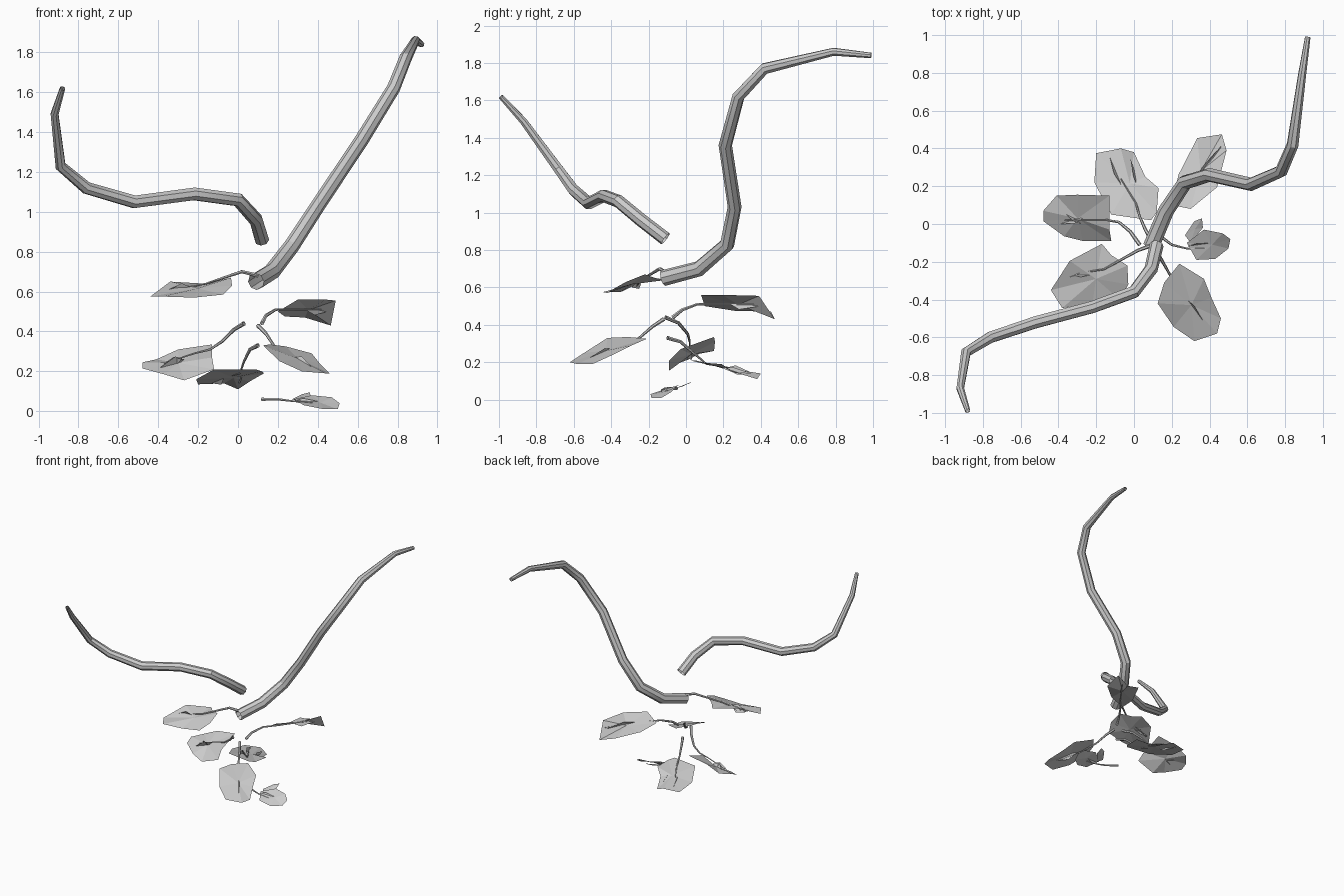
import bpy
from mathutils import Vector

default_cube = bpy.data.objects.get("Cube")
if default_cube:
    bpy.data.objects.remove(default_cube, do_unlink=True)

# One plain grey for wood and foliage
grey = bpy.data.materials.new("plain_grey")
grey.use_nodes = True
grey.diffuse_color = (0.6, 0.6, 0.6, 1)
grey.node_tree.nodes["Principled BSDF"].inputs["Base Color"].default_value = grey.diffuse_color


def tube(name, points, radii, bevel_resolution):
    """Open-ended tapered tube swept along a polyline."""
    curve = bpy.data.curves.new(name, "CURVE")
    curve.dimensions = "3D"
    curve.bevel_depth = 1
    curve.bevel_resolution = bevel_resolution
    curve.use_fill_caps = False
    spline = curve.splines.new("POLY")
    spline.points.add(len(points) - 1)
    for target, position, radius in zip(spline.points, points, radii):
        target.co = (*position, 1)
        target.radius = radius
    obj = bpy.data.objects.new(name, curve)
    bpy.context.collection.objects.link(obj)
    bpy.ops.object.select_all(action="DESELECT")
    obj.select_set(True)
    bpy.context.view_layer.objects.active = obj
    bpy.ops.object.convert(target="MESH")
    obj = bpy.context.view_layer.objects.active
    obj.data.materials.clear()
    obj.data.materials.append(grey)
    bpy.ops.object.shade_smooth_by_angle()
    return obj


def sheet(name, vertices, faces):
    """Single-sided thin surface."""
    mesh = bpy.data.meshes.new(name)
    mesh.from_pydata(vertices, [], faces)
    mesh.materials.append(grey)
    obj = bpy.data.objects.new(name, mesh)
    bpy.context.collection.objects.link(obj)
    return obj


def leaf(name, outline):
    """Faceted leaf: a fan from the middle of its rim, facing upward."""
    rim = [Vector(p) for p in outline]
    centre = sum(rim, Vector()) / len(rim)
    turn = sum((a - centre).cross(b - centre).z for a, b in zip(rim, rim[1:] + rim[:1]))
    if turn < 0:
        rim.reverse()
    count = len(rim)
    sheet(name, rim + [centre], [(i, (i + 1) % count, count) for i in range(count)])


def blade(name, start, end, height):
    """Small upright leaflet that crosses the main leaf along its rib."""
    start, end = Vector(start), Vector(end)
    up = Vector((0, 0, height))
    belly = start.lerp(end, 0.4)
    side = (end - start).cross(up).normalized() * height * 0.5
    sheet(name, [start, belly - up + side, end, belly + up - side], [(0, 1, 2, 3)])


def sprig(name, stem, outline, blades, thickness=0.011):
    """A leaf with its curved stalk and crossing leaflets."""
    taper = [thickness * (1 - 0.75 * i / (len(stem) - 1)) for i in range(len(stem))]
    tube(name + "_stem", stem, taper, 1)
    leaf(name + "_leaf", outline)
    for number, (start, end, height) in enumerate(blades):
        blade(f"{name}_leaflet_{number}", start, end, height)


# Main branches
tube("left_branch",
     [(.09, -.12, .65), (.17, .07, .70), (.27, .22, .83), (.40, .26, 1.03), (.62, .21, 1.36),
      (.78, .28, 1.62), (.84, .42, 1.77), (.89, .79, 1.86), (.92, .99, 1.84)],
     [.043, .042, .040, .037, .036, .034, .032, .022, .015], 2)
tube("right_branch",
     [(.12, -.11, .86), (.09, -.24, .96), (0, -.36, 1.06), (-.22, -.44, 1.09), (-.52, -.52, 1.05),
      (-.76, -.60, 1.12), (-.89, -.68, 1.23), (-.92, -.87, 1.49), (-.88, -.99, 1.62)],
     [.037, .036, .035, .034, .034, .032, .028, .021, .014], 2)

# Leaf sprigs, from the lowest round to the highest
sprig("low_left",
      [(.12, -.05, .06), (.20, -.11, .06), (.28, -.13, .05), (.38, -.13, .04)],
      [(.28, -.10, .06), (.37, -.03, .08), (.47, -.05, .07), (.51, -.08, .04),
       (.50, -.13, .01), (.43, -.185, .01), (.33, -.19, .03)],
      [((.28, -.12, .05), (.40, -.10, .05), .015)], .009)
leaf("low_left_small_leaf",
     [(.27, -.06, .06), (.32, .015, .085), (.36, .03, .095), (.365, -.02, .07), (.30, -.10, .05)])

sprig("back_right",
      [(.10, -.10, .33), (.06, -.03, .31), (.03, .04, .25), (.01, .11, .19), (-.07, .24, .17)],
      [(-.20, .375, .135), (-.07, .40, .14), (0, .38, .11), (.06, .25, .15), (.13, .19, .19),
       (.12, .06, .20), (.09, .02, .21), (-.12, .05, .21), (-.21, .22, .16)],
      [((-.07, .21, .17), (-.13, .36, .14), .025), ((.02, .19, .17), (-.02, .35, .14), .015)])

sprig("right",
      [(.03, -.11, .44), (-.02, -.04, .41), (-.08, .01, .35), (-.14, .02, .31),
       (-.22, .02, .29), (-.37, .02, .24)],
      [(-.48, .07, .245), (-.41, .15, .26), (-.30, .155, .31), (-.13, .15, .335),
       (-.13, -.03, .27), (-.12, -.09, .21), (-.27, -.09, .155), (-.37, -.065, .185),
       (-.48, .015, .215)],
      [((-.27, .03, .26), (-.39, .00, .22), .03), ((-.28, .00, .26), (-.37, .06, .24), .02)])

sprig("front_left",
      [(.10, -.12, .43), (.14, -.18, .39), (.18, -.25, .33), (.24, -.36, .28), (.36, -.51, .22)],
      [(.24, -.21, .325), (.37, -.29, .29), (.41, -.39, .24), (.46, -.50, .19), (.44, -.58, .19),
       (.32, -.62, .20), (.21, -.545, .25), (.125, -.42, .33), (.16, -.31, .335)],
      [((.27, -.39, .27), (.37, -.52, .22), .025)])

sprig("back_left",
      [(.12, -.07, .44), (.14, -.02, .48), (.19, .06, .51), (.27, .15, .51), (.46, .41, .51)],
      [(.335, .455, .47), (.465, .475, .43), (.49, .39, .555), (.44, .195, .56),
       (.30, .08, .56), (.20, .10, .50), (.235, .26, .475)],
      [((.32, .22, .52), (.45, .40, .50), .03)])

sprig("front_right",
      [(.10, -.11, .68), (.02, -.14, .70), (-.07, -.19, .67), (-.16, -.24, .64), (-.36, -.27, .60)],
      [(-.17, -.105, .64), (-.12, -.165, .65), (-.035, -.22, .67), (-.03, -.32, .63),
       (-.075, -.40, .585), (-.22, -.42, .57), (-.38, -.445, .575), (-.44, -.35, .575),
       (-.34, -.195, .65)],
      [((-.23, -.27, .62), (-.36, -.26, .60), .03), ((-.26, -.24, .62), (-.37, -.29, .60), .02)])
